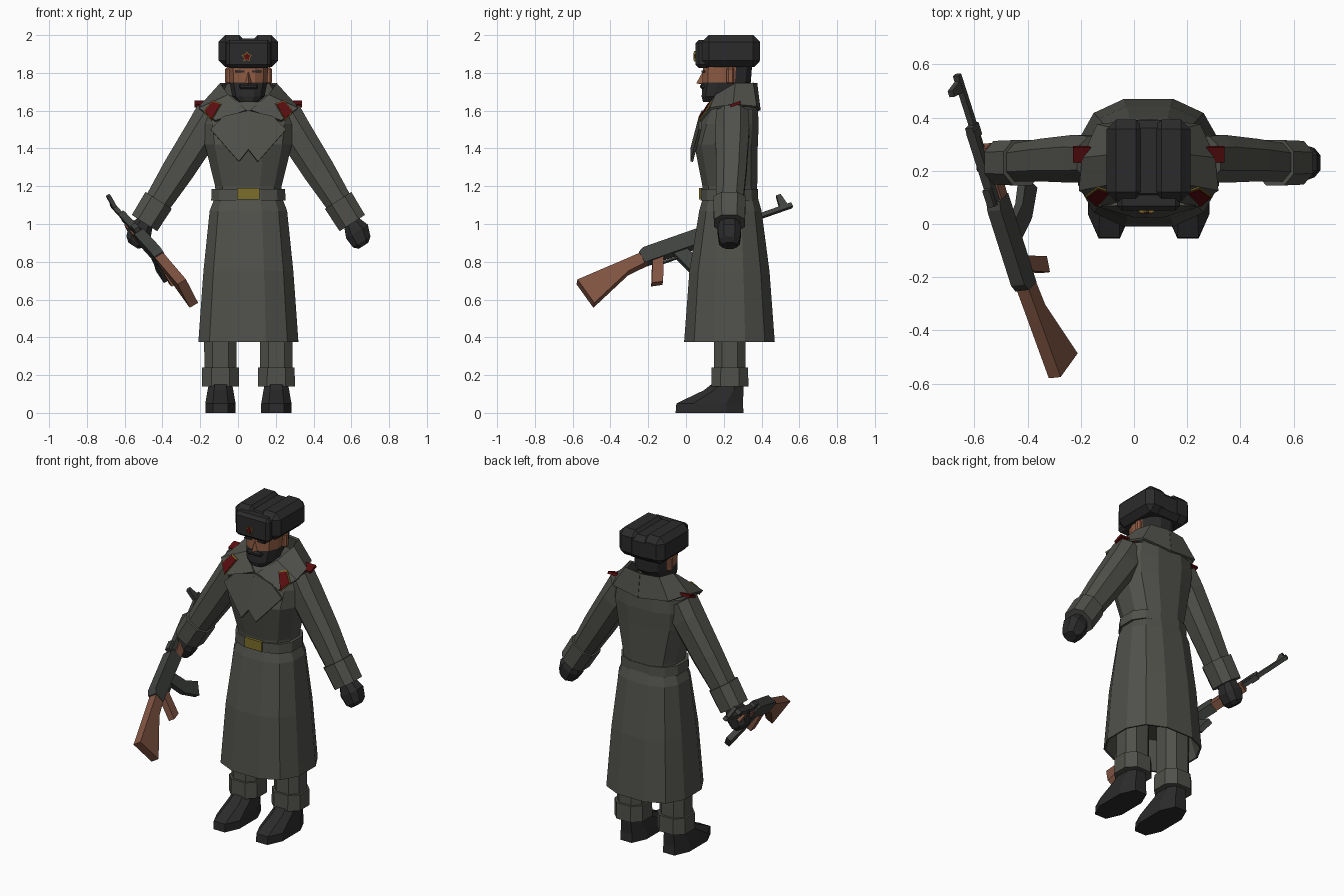
import bpy, bmesh, math
from mathutils import Vector, Matrix

if "Cube" in bpy.data.objects:
    bpy.data.objects.remove(bpy.data.objects["Cube"])

CX = 0.055  # the body's line of symmetry


def material(name, rgb):
    m = bpy.data.materials.new(name)
    m.use_nodes = True
    m.diffuse_color = (*rgb, 1)
    bsdf = m.node_tree.nodes["Principled BSDF"]
    bsdf.inputs["Base Color"].default_value = (*rgb, 1)
    bsdf.inputs["Roughness"].default_value = 0.9
    return m


COAT = material("coat grey", (0.08, 0.082, 0.07))
BLACK = material("soft black", (0.024, 0.024, 0.025))
SKIN = material("skin", (0.27, 0.105, 0.055))
RED = material("dark red", (0.1, 0.004, 0.005))
GOLD = material("dull gold", (0.2, 0.155, 0.025))
WOOD = material("wood", (0.22, 0.09, 0.055))
METAL = material("gun metal", (0.052, 0.056, 0.05))


def build(name, verts, faces, mats, mirror=False, bevel=0, thick=0):
    """Mesh object whose x is measured from the body's centre line."""
    bm = bmesh.new()
    vs = [bm.verts.new(v) for v in verts]
    for f in faces:
        bm.faces.new([vs[i] for i in f])
    bmesh.ops.recalc_face_normals(bm, faces=bm.faces)
    me = bpy.data.meshes.new(name)
    bm.to_mesh(me)
    bm.free()
    for m in mats if isinstance(mats, list) else [mats]:
        me.materials.append(m)
    ob = bpy.data.objects.new(name, me)
    ob.location.x = CX
    bpy.context.collection.objects.link(ob)
    if mirror:
        mod = ob.modifiers.new("Mirror", "MIRROR")
        mod.use_mirror_merge = False
    if bevel:
        mod = ob.modifiers.new("Bevel", "BEVEL")
        mod.width, mod.segments = bevel, 1
    if thick:
        mod = ob.modifiers.new("Solidify", "SOLIDIFY")
        mod.thickness, mod.offset = thick, 0
    return ob


def loft(name, rings, n, mats, axes=((1, 0, 0), (0, 1, 0)), power=0.8, **kw):
    """Skin over rings (x, y, z, half width, half depth)."""
    a, b = Vector(axes[0]), Vector(axes[1])
    angles = [math.tau * (i + 0.5) / n for i in range(n)]
    soft = lambda t: math.copysign(abs(t) ** power, t)
    shape = [(soft(math.cos(t)), soft(math.sin(t))) for t in angles]
    mx, my = max(p[0] for p in shape), max(p[1] for p in shape)
    verts = [Vector((x, y, z)) + a * (p / mx * rx) + b * (q / my * ry)
             for x, y, z, rx, ry in rings for p, q in shape]
    faces = [(r * n + i, r * n + (i + 1) % n, (r + 1) * n + (i + 1) % n, (r + 1) * n + i)
             for r in range(len(rings) - 1) for i in range(n)]
    faces += [range(n), range((len(rings) - 1) * n, len(rings) * n)]
    return build(name, verts, faces, mats, **kw)


def prism(name, pts, half, mat, frame, **kw):
    """Flat profile thickened both ways along the frame's third axis."""
    n = len(pts)
    verts = [frame @ Vector((p, q, s)) for s in (-half, half) for p, q in pts]
    faces = [range(n), range(n, 2 * n)]
    faces += [(i, (i + 1) % n, n + (i + 1) % n, n + i) for i in range(n)]
    return build(name, verts, faces, mat, **kw)


def box(name, x0, x1, y0, y1, z0, z1, mat, **kw):
    pts = [(x0, y0), (x1, y0), (x1, y1), (x0, y1)]
    frame = Matrix.Translation((0, 0, (z0 + z1) / 2))
    return prism(name, pts, (z1 - z0) / 2, mat, frame, **kw)


# Coat: hollow skirt, torso, belt and buckle
loft("coat_skirt", [(0, .23, .55, .21, .18), (0, .23, .376, .255, .23), (0, .23, .375, .265, .24),
                    (0, .23, .75, .238, .212), (0, .235, 1.07, .205, .165),
                    (0, .235, 1.14, .178, .145)], 12, COAT)
loft("coat_torso", [(0, .232, 1.12, .172, .143), (0, .232, 1.2, .176, .145),
                    (0, .212, 1.42, .23, .168), (0, .23, 1.53, .245, .155),
                    (0, .245, 1.61, .23, .135), (0, .25, 1.68, .1, .1)], 12, COAT)
loft("belt", [(0, .23, 1.125, .197, .152), (0, .23, 1.185, .194, .15)], 12, COAT)
box("belt_buckle", -.06, .06, .07, .09, 1.13, 1.19, GOLD)

# Collar: strip of inner and outer edge points from throat to nape
inner = [(.01, .1, 1.6), (.105, .16, 1.68), (.145, .26, 1.74), (.115, .35, 1.745), (0, .37, 1.745)]
outer = [(.175, .075, 1.545), (.26, .13, 1.61), (.245, .25, 1.63), (.19, .37, 1.62), (0, .388, 1.6)]
build("collar", inner + outer, [(i, i + 1, i + 6, i + 5) for i in range(4)], COAT,
      mirror=True, thick=.015)

# Lapels and the overlapping coat front
build("lapels", [(0, .09, 1.6), (.13, .075, 1.57), (.2, .075, 1.5), (.05, .03, 1.33), (-.005, .03, 1.4)],
      [(0, 1, 2, 3, 4)], COAT, mirror=True, thick=.014)


# Collar tabs lie on the collar plane, gold edging under red
def tab(name, grow, lift, mat):
    corners = [(.238, 1.595), (.19, 1.653), (.142, 1.637), (.195, 1.547)]
    mx, mz = .191, 1.608
    pts = [(mx + (x - mx) * grow, mz + (z - mz) * grow) for x, z in corners]
    verts = [(x, .075 + .118 * (x - .175) + .69 * (z - 1.545) - lift, z) for x, z in pts]
    build(name, verts, [(0, 1, 2, 3)], mat, mirror=True, thick=.006)


tab("collar_tab_edging", 1.0, .013, GOLD)
tab("collar_tabs", .88, .018, RED)

# Shoulder boards
tilt = Matrix.Translation((.215, .262, 1.635)) @ Matrix.Rotation(.35, 4, "X")
prism("shoulder_boards", [(-.06, -.03), (.07, -.03), (.07, .03), (-.06, .03)], .008, RED, tilt,
      mirror=True)

# Sleeves, cuffs and gloves follow one slanted arm axis
ARM = ((.84, 0, .54), (0, 1, 0))
loft("sleeves", [(.185, .245, 1.575, .1, .085), (.245, .245, 1.485, .092, .09),
                 (.375, .24, 1.28, .085, .08), (.495, .23, 1.09, .07, .07)], 8, COAT, ARM, mirror=True)
loft("sleeve_cuffs", [(.475, .23, 1.125, .083, .085), (.55, .23, 1.005, .08, .082)], 8, COAT, ARM,
     mirror=True)
loft("gloves", [(.545, .23, 1.01, .045, .05), (.575, .23, .96, .068, .062),
                (.6, .23, .905, .055, .055), (.61, .23, .885, .03, .04)], 8, BLACK, ARM, mirror=True)

# Legs
loft("trousers", [(.148, .232, .2, .085, .083), (.148, .232, .56, .087, .085)], 8, COAT, mirror=True)
loft("trouser_cuffs", [(.148, .232, .14, .098, .098), (.148, .232, .24, .097, .097)], 8, COAT,
     mirror=True)
loft("boots", [(.148, .125, 0, .08, .18), (.148, .125, .05, .08, .176),
               (.148, .2, .12, .068, .105), (.148, .225, .16, .06, .08)], 8, BLACK, mirror=True)

# Head: beard and hair are dark by height and depth
head = loft("head", [(0, .15, 1.645, .05, .06), (0, .175, 1.675, .085, .092),
                     (0, .215, 1.75, .1, .128), (0, .22, 1.84, .105, .13),
                     (0, .22, 1.9, .1, .12)], 12, [SKIN, BLACK])
for p in head.data.polygons:
    p.material_index = int(p.center.z < 1.74 or p.center.y > .24)
box("ears", .09, .124, .215, .255, 1.74, 1.83, SKIN, mirror=True, bevel=.01)
build("nose", [(-.022, .095, 1.745), (.022, .095, 1.745), (0, .055, 1.745), (0, .09, 1.81),
               (0, .1, 1.735)],
      [(0, 2, 3), (1, 3, 2), (0, 4, 2), (1, 2, 4), (0, 3, 1), (0, 1, 4)], SKIN)
box("moustache", -.05, .05, .075, .12, 1.715, 1.742, BLACK, bevel=.008)
box("eyebrows", .02, .07, .083, .1, 1.803, 1.812, BLACK, mirror=True)

# Fur hat: core, two folded side flaps, front flap
box("hat_core", -.1, .1, .085, .39, 1.83, 1.982, BLACK, bevel=.03)
box("hat_side_flaps", .012, .158, .085, .392, 1.83, 2.0, BLACK, mirror=True, bevel=.036)
box("hat_front_flap", -.118, .118, .05, .13, 1.826, 1.975, BLACK, bevel=.018)
FRONT = Matrix.Translation((-.008, .047, 1.885)) @ Matrix.Rotation(math.pi / 2, 4, "X")
for name, size, half, mat in (("badge_edging", .03, .004, GOLD), ("badge_star", .023, .007, RED)):
    star = [(math.sin(math.tau * i / 10) * size * (1 - .45 * (i % 2)),
             math.cos(math.tau * i / 10) * size * (1 - .45 * (i % 2))) for i in range(10)]
    prism(name, star, half, mat, FRONT)

# Rifle: side profiles drawn along the barrel, rolled into the hand
along = Vector((-.288, .904, .316)).normalized()
side = along.cross(Vector((-.42, -.45, .79))).normalized()
up = side.cross(along)
GUN = Matrix((along, up, side)).transposed().to_4x4()
GUN.translation = (-.41 - CX, -.24, .82)


def bar(s0, s1, u0, u1):
    return [(s0, u0), (s1, u0), (s1, u1), (s0, u1)]


for name, pts, half, mat in (
    ("rifle_stock", [(.02, .02), (-.08, .012), (-.377, -.009), (-.354, -.173), (-.1, -.06), (.02, -.045)],
     .026, WOOD),
    ("rifle_receiver", [(0, -.045), (.37, -.045), (.37, .03), (.34, .042), (.03, .042), (0, .025)],
     .029, METAL),
    ("rifle_grip", [(.05, -.04), (.115, -.04), (.045, -.183), (-.015, -.17)], .02, WOOD),
    ("rifle_trigger_guard", bar(.09, .18, -.075, -.065), .008, METAL),
    ("rifle_magazine", [(.17, -.04), (.25, -.04), (.285, -.14), (.36, -.22), (.29, -.27), (.21, -.17)],
     .017, METAL),
    ("rifle_handguard", bar(.36, .58, -.042, .008), .027, WOOD),
    ("rifle_gas_tube", bar(.36, .66, .008, .036), .018, METAL),
    ("rifle_rear_sight", bar(.36, .43, .03, .055), .015, METAL),
    ("rifle_barrel", bar(.56, .885, -.012, .012), .012, METAL),
    ("rifle_gas_block", bar(.63, .68, -.018, .036), .016, METAL),
    ("rifle_front_sight", [(.815, 0), (.865, 0), (.855, .08), (.83, .08)], .011, METAL),
):
    prism(name, pts, half, mat, GUN)
